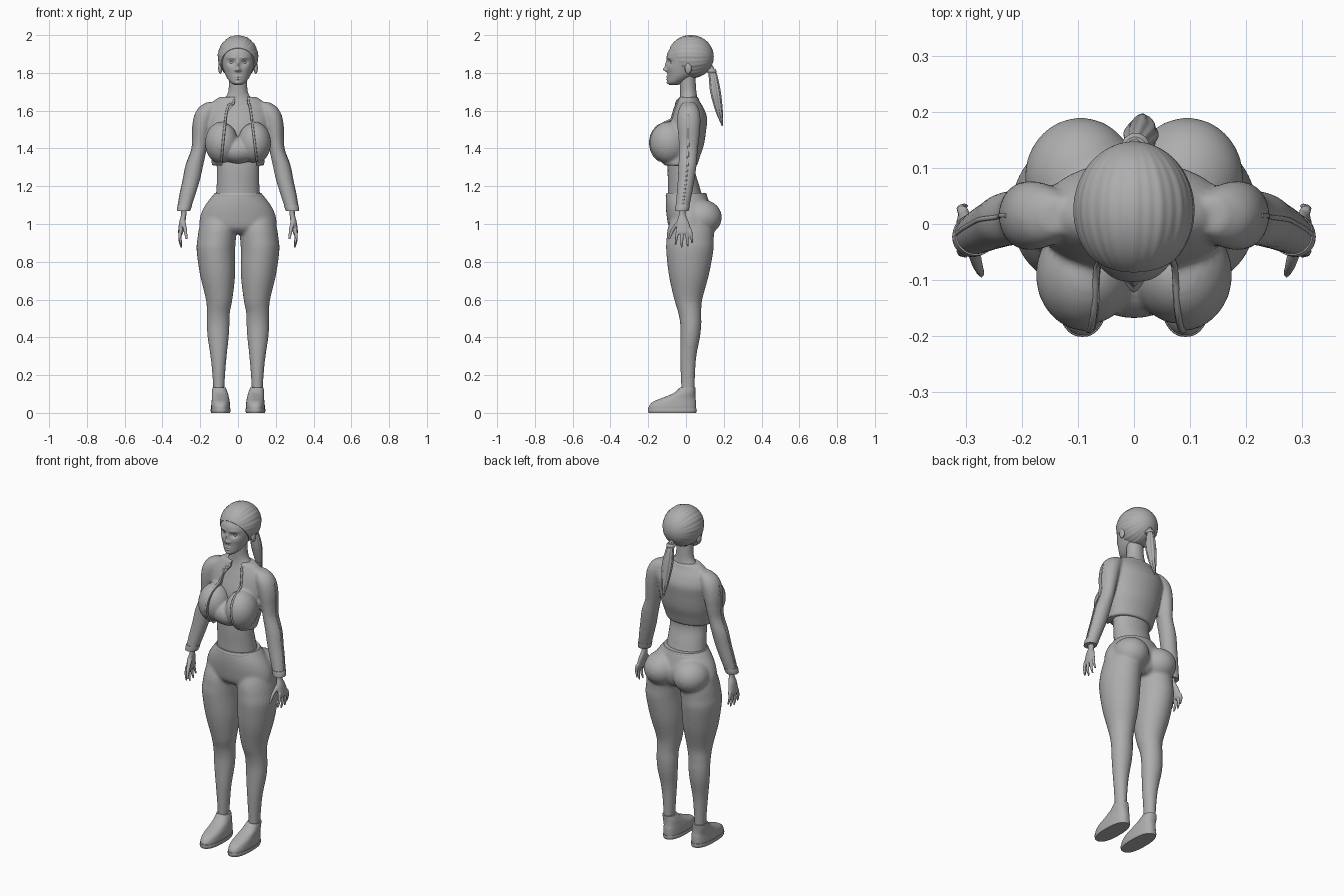
import bpy, bmesh, math
from mathutils import Vector, Matrix
from mathutils.bvhtree import BVHTree

start = bpy.data.objects.get("Cube")
if start:
    bpy.data.objects.remove(start)

grey = bpy.data.materials.new("plain grey")
grey.use_nodes = True
grey.diffuse_color = (.42, .42, .42, 1)
grey.node_tree.nodes["Principled BSDF"].inputs["Base Color"].default_value = grey.diffuse_color
SIDES = (("left", 1), ("right", -1))


def spline(keys, steps):
    """Smooth curve through key rows of any width."""
    rows = [Vector(k) for k in keys]
    out = []
    for i in range(len(rows) - 1):
        a, b = rows[i], rows[i + 1]
        ta = (b - rows[i - 1]) / 2 if i else b - a
        tb = (rows[i + 2] - a) / 2 if i + 2 < len(rows) else b - a
        for k in range(steps):
            t = k / steps
            u = 1 - t
            out.append(a * (u * u * (1 + 2 * t)) + ta * (t * u * u)
                       + b * (t * t * (3 - 2 * t)) - tb * (t * t * u))
    return out + [rows[-1]]


def loft(bm, keys, side=1, seg=40, steps=6, power=2, ripple=0, waves=9, warp=None):
    """Stack of level ellipses; each key is (z, centre x, centre y, radius x, radius y)."""
    rings = []
    for z, cx, cy, rx, ry in spline(keys, steps):
        ring = []
        for j in range(seg):
            a = math.tau * j / seg
            c, s = math.cos(a), math.sin(a)
            f = 1 + ripple * math.cos(waves * a)
            co = Vector((cx + f * rx * math.copysign(abs(c) ** (2 / power), c),
                         cy + f * ry * math.copysign(abs(s) ** (2 / power), s), z))
            if warp:
                co.y -= warp(co, cy)
            co.x *= side
            ring.append(bm.verts.new(co))
        rings.append(ring)
    for low, high in zip(rings, rings[1:]):
        for j in range(seg):
            k = (j + 1) % seg
            bm.faces.new((low[j], low[k], high[k], high[j]))
    bm.faces.new(rings[0])
    bm.faces.new(rings[-1])


def ball(bm, centre, radii, side=1):
    place = Matrix.Translation((centre[0] * side, centre[1], centre[2]))
    bmesh.ops.create_uvsphere(bm, u_segments=32, v_segments=20, radius=1,
                              matrix=place @ Matrix.Diagonal((*radii, 1)))


def add(name, mesh):
    ob = bpy.data.objects.new(name, mesh)
    bpy.context.collection.objects.link(ob)
    return ob


def bake(ob):
    bpy.context.view_layer.update()
    graph = bpy.context.evaluated_depsgraph_get()
    return bpy.data.meshes.new_from_object(ob.evaluated_get(graph))


def finish(name, bm, voxel=0, relax=0, cutter=None):
    """Turn the bmesh into an object, optionally fused into one skin and cut."""
    bmesh.ops.recalc_face_normals(bm, faces=bm.faces[:])
    mesh = bpy.data.meshes.new(name)
    bm.to_mesh(mesh)
    bm.free()
    ob = add(name, mesh)
    if voxel:
        m = ob.modifiers.new("fuse", 'REMESH')
        m.mode, m.voxel_size = 'VOXEL', voxel
        m = ob.modifiers.new("relax", 'SMOOTH')
        m.factor, m.iterations = .5, relax
    if cutter:
        m = ob.modifiers.new("opening", 'BOOLEAN')
        m.operation, m.solver, m.object = 'DIFFERENCE', 'EXACT', cutter
    if voxel or cutter:
        mesh = bake(ob)
        ob.modifiers.clear()
        ob.data = mesh
    mesh.materials.clear()
    mesh.materials.append(grey)
    mesh.shade_smooth()
    mesh.set_sharp_from_angle(angle=math.radians(45))
    return ob


def tube(name, points, radius):
    curve = bpy.data.curves.new(name, 'CURVE')
    curve.dimensions, curve.bevel_depth, curve.bevel_resolution = '3D', radius, 2
    curve.use_fill_caps = True
    line = curve.splines.new('POLY')
    line.points.add(len(points) - 1)
    for p, co in zip(line.points, points):
        p.co = (*co, 1)
    path = add(name + "_path", curve)
    mesh = bake(path)
    bpy.data.objects.remove(path)
    mesh.materials.clear()
    mesh.materials.append(grey)
    mesh.shade_smooth()
    add(name, mesh)


# Head with sculpted face: each bump is (x, z, width, height, amount)
FACE = ((.034, 1.856, .018, .013, -.012), (.034, 1.88, .024, .008, .004),
        (0, 1.818, .011, .011, .018), (0, 1.842, .009, .022, .011),
        (.012, 1.814, .008, .007, .007), (0, 1.779, .018, .005, .006),
        (0, 1.767, .015, .005, .007), (0, 1.745, .016, .01, .007),
        (.05, 1.825, .02, .02, .004))


def face(co, cy):
    weight = max(0, min(1, (cy - co.y) / .04))
    return weight * sum(amt * math.exp(-((abs(co.x) - x) / w) ** 2 - ((co.z - z) / h) ** 2)
                        for x, z, w, h, amt in FACE)


bm = bmesh.new()
loft(bm, ((1.735, 0, -.065, .018, .02), (1.75, 0, -.055, .04, .042), (1.78, 0, -.03, .062, .068),
          (1.82, 0, -.01, .078, .09), (1.86, 0, .005, .09, .105), (1.9, 0, .012, .092, .112),
          (1.94, 0, .02, .082, .098), (1.97, 0, .02, .058, .075), (1.985, 0, .02, .025, .035)),
     seg=160, steps=12, warp=face)
finish("head", bm)
for side, s in SIDES:
    bm = bmesh.new()
    ball(bm, (.034, -.071, 1.855), (.013, .013, .012), s)
    finish(side + "_eye", bm)
    bm = bmesh.new()
    ball(bm, (.094, .012, 1.825), (.011, .018, .03), s)
    finish(side + "_ear", bm)

# Swept-back hair with combed ridges, trimmed along the hairline
bm = bmesh.new()
bmesh.ops.create_uvsphere(bm, u_segments=160, v_segments=40, radius=1)
for v in bm.verts:
    x, y, z = v.co
    a = math.atan2(y, x)
    f = 1 + .007 * (math.sin(13 * a) + math.sin(29 * a + 1)) * math.hypot(x, y)
    v.co = (x * f * .107, .025 + z * .122, 1.885 + y * f * .114)
cut = bmesh.ops.bisect_plane(bm, geom=bm.verts[:] + bm.edges[:] + bm.faces[:],
                             plane_co=(0, -.095, 1.945), plane_no=(0, 1.5, 1), clear_inner=True)
bmesh.ops.holes_fill(bm, edges=[e for e in bm.edges if e.is_boundary])
finish("hair", bm)
bm = bmesh.new()
loft(bm, ((1.52, .015, .193, .004, .004), (1.6, .015, .175, .02, .019), (1.7, .012, .156, .03, .027),
          (1.79, .005, .142, .021, .022), (1.84, 0, .125, .012, .015)), seg=72, ripple=.06)
finish("ponytail", bm)
bm = bmesh.new()
loft(bm, ((1.8, .003, .137, .022, .024), (1.81, .003, .135, .026, .027), (1.82, .002, .132, .021, .023)))
finish("hair_tie", bm)

# Body: waist, chest and neck
bm = bmesh.new()
loft(bm, ((1.12, 0, 0, .12, .095), (1.2, 0, -.012, .113, .083), (1.3, 0, -.025, .112, .072),
          (1.4, 0, -.005, .135, .085), (1.5, 0, .005, .15, .088), (1.59, 0, .013, .13, .068),
          (1.65, 0, .014, .085, .05), (1.7, 0, .012, .052, .043), (1.8, 0, .005, .048, .043)), seg=64)
finish("torso", bm)
bm = bmesh.new()
for side, s in SIDES:
    ball(bm, (.08, -.09, 1.43), (.08, .088, .105), s)
ball(bm, (0, -.09, 1.39), (.1, .078, .07))
finish("bra_top", bm, .007, 3)

# Cropped open jacket with sleeves
EDGES = (((-.095, 1.2), (-.055, 1.59), (-.018, 1.64), (-.012, 1.72)),
         ((.11, 1.2), (.062, 1.59), (.05, 1.64), (.045, 1.72)))
bm = bmesh.new()
outline = EDGES[0] + EDGES[1][::-1]
slab = bm.faces.new([bm.verts.new((x, -.4, z)) for x, z in outline])
grown = bmesh.ops.extrude_face_region(bm, geom=[slab])["geom"]
bmesh.ops.translate(bm, vec=(0, .4, 0), verts=[g for g in grown if isinstance(g, bmesh.types.BMVert)])
cutter = finish("opening_cutter", bm)
cutter.hide_render = True

SLEEVE = ((1.07, .288, -.022, .034, .035), (1.15, .268, -.01, .041, .04), (1.23, .247, 0, .045, .044),
          (1.31, .23, .008, .046, .048), (1.39, .207, .012, .04, .05), (1.45, .199, .015, .042, .055),
          (1.52, .19, .015, .05, .061), (1.58, .175, .015, .054, .06), (1.62, .155, .015, .05, .048),
          (1.645, .135, .015, .03, .03))
bm = bmesh.new()
loft(bm, ((1.31, 0, -.03, .135, .09), (1.36, 0, -.02, .145, .095), (1.42, 0, -.005, .155, .1),
          (1.5, 0, .005, .166, .102), (1.56, 0, .015, .172, .097), (1.61, 0, .015, .16, .08),
          (1.65, 0, .012, .13, .06), (1.672, 0, .012, .1, .052)), seg=64)
loft(bm, ((1.31, 0, -.038, .139, .1), (1.333, 0, -.038, .141, .101)), seg=64)
for side, s in SIDES:
    ball(bm, (.085, -.09, 1.43), (.09, .101, .112), s)
    loft(bm, SLEEVE, s)
jacket = finish("jacket", bm, .008, 4, cutter)
bpy.data.objects.remove(cutter)

# Jacket trim: front piping, sleeve seams and cuffs
skin = BVHTree.FromPolygons([v.co for v in jacket.data.vertices],
                            [p.vertices[:] for p in jacket.data.polygons])
for (side, s), edge in zip(SIDES, EDGES[::-1]):
    path = []
    for x, z in spline(edge, 16):
        hit = skin.ray_cast(Vector((x + s * .006, -1, z)), Vector((0, 1, 0)))[0]
        if hit and 1.315 < z < 1.66 and hit.y < -.02:
            path.append(hit)
    if len(path) > 1:
        tube(side + "_front_piping", path, .006)
    seam = [(s * (cx + rx - .003), cy, z) for z, cx, cy, rx, ry in spline(SLEEVE[:-2], 5)]
    tube(side + "_sleeve_seam", seam, .005)
    bm = bmesh.new()
    loft(bm, ((1.068, .289, -.023, .035, .036), (1.085, .285, -.02, .038, .038),
              (1.1, .281, -.018, .038, .038)), s)
    finish(side + "_cuff", bm)

# Hands: palm, four fingers and thumb
FINGERS = ((-.044, -.056, .89), (-.02, -.023, .876), (.003, .01, .88), (.023, .032, .9))
for side, s in SIDES:
    bm = bmesh.new()
    loft(bm, ((.945, .304, -.011, .01, .036), (.96, .303, -.011, .014, .04), (1.01, .295, -.017, .016, .032),
              (1.05, .287, -.02, .014, .018), (1.09, .286, -.022, .017, .02)), s)
    for root, tip, z in FINGERS:
        mid = (root + tip) / 2
        loft(bm, ((z, .3, tip, .005, .005), (z + .04, .308, mid, .008, .008),
                  (.97, .304, root, .01, .009)), s, seg=16)
    loft(bm, ((.92, .272, -.09, .006, .006), (.97, .28, -.069, .01, .011),
              (1.02, .291, -.032, .012, .013)), s, seg=16)
    finish(side + "_hand", bm, .004, 2)

# Leggings: hips, seat and both legs fused together
bm = bmesh.new()
loft(bm, ((.95, 0, .02, .15, .08), (.98, 0, .02, .2, .11), (1.04, 0, .02, .2, .122),
          (1.1, 0, .01, .173, .117), (1.16, 0, .002, .127, .107)), seg=64)
for side, s in SIDES:
    ball(bm, (.095, .083, 1.035), (.1, .107, .095), s)
    loft(bm, ((.1, .102, .01, .028, .035), (.2, .102, .01, .034, .038), (.3, .103, .012, .043, .043),
              (.4, .105, .022, .056, .052), (.47, .105, .025, .06, .056), (.53, .104, .02, .061, .061),
              (.6, .1, .012, .07, .074), (.73, .108, .015, .093, .106), (.86, .117, .02, .102, .125),
              (.92, .113, .022, .102, .125), (.98, .106, .026, .1, .122), (1.05, .1, .03, .09, .1)), s)
finish("leggings", bm, .009, 5)
bm = bmesh.new()
loft(bm, ((1.145, 0, .002, .133, .109), (1.152, 0, .002, .131, .109), (1.163, 0, .002, .125, .105)), seg=64)
finish("waistband", bm)

# Slip-on shoes with a flat sole
for side, s in SIDES:
    bm = bmesh.new()
    loft(bm, ((.01, .092, -.072, .049, .125), (.035, .092, -.071, .05, .125), (.06, .092, -.06, .048, .113),
              (.08, .093, -.037, .045, .087), (.105, .096, -.008, .042, .057), (.135, .1, .01, .035, .041)),
         s, seg=56, power=2.4)
    finish(side + "_shoe", bm)
    bm = bmesh.new()
    loft(bm, ((0, .092, -.072, .05, .126), (.012, .092, -.072, .053, .129), (.022, .092, -.072, .052, .128)),
         s, seg=56, power=2.4)
    finish(side + "_sole", bm)
